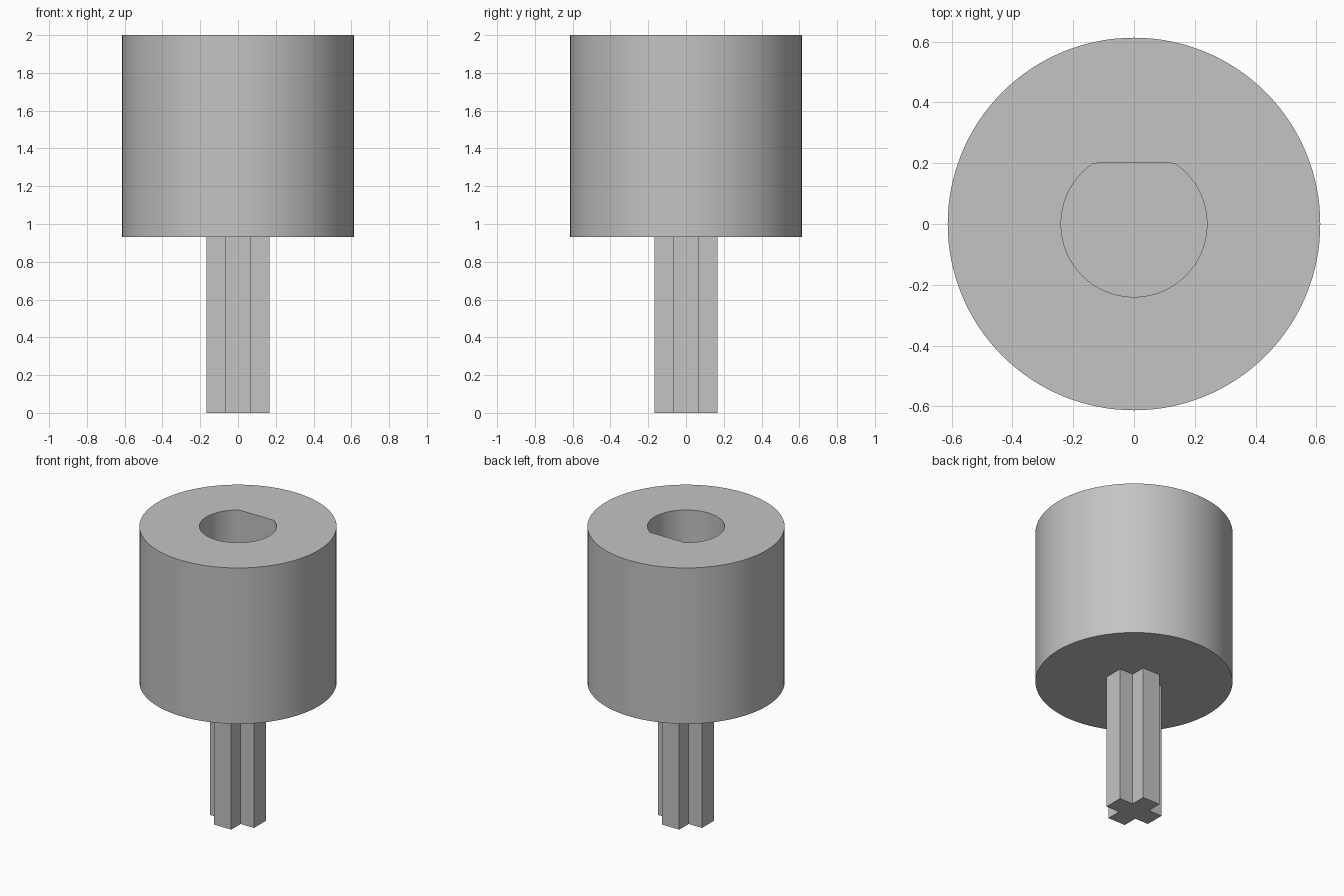
import bpy
import bmesh
from math import sin, cos, pi, radians
from mathutils import Matrix, Vector

cube = bpy.data.objects.get("Cube")
if cube:
    bpy.data.objects.remove(cube, do_unlink=True)

SEGMENTS = 128
BODY_R, BODY_BOTTOM, TOP = 0.613, 0.93, 2.0
BORE_R, BORE_FLAT, BORE_FLOOR = 0.24, 0.2, 1.05
ARM_REACH, ARM_HALF = 0.168, 0.066

grey = bpy.data.materials.new("plain grey")
grey.use_nodes = True
colour = (0.55, 0.55, 0.55, 1)
grey.diffuse_color = colour
grey.node_tree.nodes["Principled BSDF"].inputs["Base Color"].default_value = colour


def loft(name, rings):
    """Join equal-length (points, height) rings into a closed solid."""
    bm = bmesh.new()
    loops = [[bm.verts.new((x, y, z)) for x, y in points] for points, z in rings]
    for a, b in zip(loops, loops[1:]):
        for i in range(len(a)):
            j = (i + 1) % len(a)
            bm.faces.new((a[i], a[j], b[j], b[i]))
    bm.faces.new(loops[0][::-1])
    bm.faces.new(loops[-1])
    bmesh.ops.recalc_face_normals(bm, faces=bm.faces)
    mesh = bpy.data.meshes.new(name)
    bm.to_mesh(mesh)
    bm.free()
    mesh.materials.append(grey)
    obj = bpy.data.objects.new(name, mesh)
    bpy.context.collection.objects.link(obj)
    return obj


# Round body with a blind D-shaped bore
angles = [2 * pi * i / SEGMENTS for i in range(SEGMENTS)]
outer = [(BODY_R * cos(a), BODY_R * sin(a)) for a in angles]
bore = []
for a in angles:
    r = min(BORE_R, BORE_FLAT / sin(a)) if sin(a) > 0.1 else BORE_R
    bore.append((r * cos(a), r * sin(a)))
body = loft("body", [(outer, BODY_BOTTOM), (outer, TOP), (bore, TOP), (bore, BORE_FLOOR)])

# Cross-shaped shaft, one arm repeated four times
arm = [Vector((ARM_REACH, -ARM_HALF)), Vector((ARM_REACH, ARM_HALF)), Vector((ARM_HALF, ARM_HALF))]
cross = [Matrix.Rotation(k * pi / 2, 2) @ p for k in range(4) for p in arm]
loft("cross_shaft", [(cross, 0), (cross, BODY_BOTTOM + 0.02)])

# Smooth the round walls, keep the rims sharp
bpy.ops.object.select_all(action="DESELECT")
body.select_set(True)
bpy.context.view_layer.objects.active = body
bpy.ops.object.shade_smooth_by_angle(angle=radians(30))
